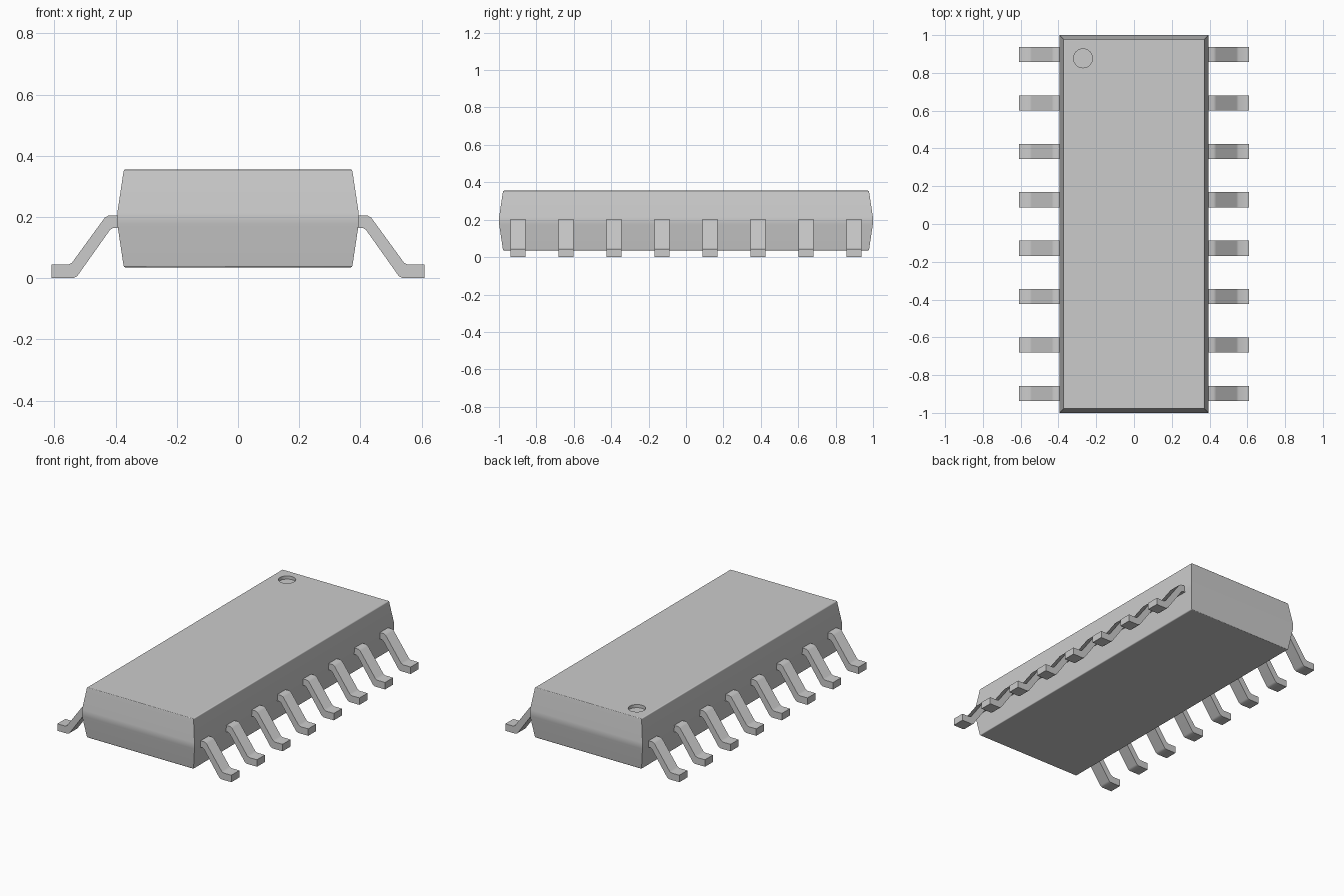
import bpy, bmesh, math

cube = bpy.data.objects.get("Cube")
if cube:
    bpy.data.objects.remove(cube, do_unlink=True)

grey = bpy.data.materials.new("plain grey")
grey.use_nodes = True
colour = (0.6, 0.6, 0.6, 1)
grey.diffuse_color = colour
grey.node_tree.nodes["Principled BSDF"].inputs["Base Color"].default_value = colour


def make_object(name, bm):
    bmesh.ops.recalc_face_normals(bm, faces=bm.faces[:])
    mesh = bpy.data.meshes.new(name)
    bm.to_mesh(mesh)
    bm.free()
    mesh.materials.append(grey)
    obj = bpy.data.objects.new(name, mesh)
    bpy.context.collection.objects.link(obj)
    return obj


def shade(obj, degrees=30):
    bpy.ops.object.select_all(action="DESELECT")
    obj.select_set(True)
    bpy.context.view_layer.objects.active = obj
    bpy.ops.object.shade_smooth_by_angle(angle=math.radians(degrees))


# Body: stacked rectangles, widest at mid height, with softened rims
BODY_X, BODY_Y = 0.395, 1.0
bm = bmesh.new()
rings = []
for z, inset in ((0.035, 0.022), (0.175, 0.001), (0.195, 0), (0.215, 0.001), (0.355, 0.022)):
    x, y = BODY_X - inset, BODY_Y - inset
    rings.append([bm.verts.new((sx * x, sy * y, z))
                  for sx, sy in ((-1, -1), (1, -1), (1, 1), (-1, 1))])
for low, high in zip(rings, rings[1:]):
    for i in range(4):
        j = (i + 1) % 4
        bm.faces.new((low[i], low[j], high[j], high[i]))
bottom = bm.faces.new(rings[0][::-1])
top = bm.faces.new(rings[-1])
rims = list(bottom.edges) + list(top.edges)
bmesh.ops.bevel(bm, geom=rims, offset=0.006, segments=3, profile=0.5, affect="EDGES")
body = make_object("body", bm)

# Round marker dimple beside the first pin
bm = bmesh.new()
bmesh.ops.create_cone(bm, cap_ends=True, segments=48, radius1=0.05, radius2=0.05, depth=0.04)
cutter = make_object("dimple_cutter", bm)
cutter.location = (-0.27, 0.877, 0.355)
cutter.hide_render = True
cutter.hide_set(True)
cut = body.modifiers.new("dimple", "BOOLEAN")
cut.operation = "DIFFERENCE"
cut.solver = "EXACT"
cut.object = cutter
bpy.context.view_layer.objects.active = body
bpy.ops.object.modifier_apply(modifier=cut.name)
bpy.data.objects.remove(cutter, do_unlink=True)
shade(body)
weighted = body.modifiers.new("flat_face_normals", "WEIGHTED_NORMAL")
weighted.keep_sharp = True

# Pins: bent strip profile extruded along y, repeated on both sides
PROFILE = [(0.37, 0.205), (0.422, 0.205), (0.435, 0.198), (0.542, 0.051), (0.555, 0.044),
           (0.61, 0.044), (0.61, 0), (0.538, 0), (0.525, 0.007),
           (0.418, 0.158), (0.408, 0.164), (0.37, 0.164)]
PITCH, WIDTH, COUNT = 0.2565, 0.08, 8


def make_pin(name, side, y):
    bm = bmesh.new()
    face = bm.faces.new([bm.verts.new((side * x, y - WIDTH / 2, z)) for x, z in PROFILE])
    grown = bmesh.ops.extrude_face_region(bm, geom=[face])["geom"]
    moved = [v for v in grown if isinstance(v, bmesh.types.BMVert)]
    bmesh.ops.translate(bm, verts=moved, vec=(0, WIDTH, 0))
    shade(make_object(name, bm))


for label, side in (("left", 1), ("right", -1)):
    for i in range(COUNT):
        make_pin(f"{label}_pin_{i + 1}", side, (i - (COUNT - 1) / 2) * PITCH)
